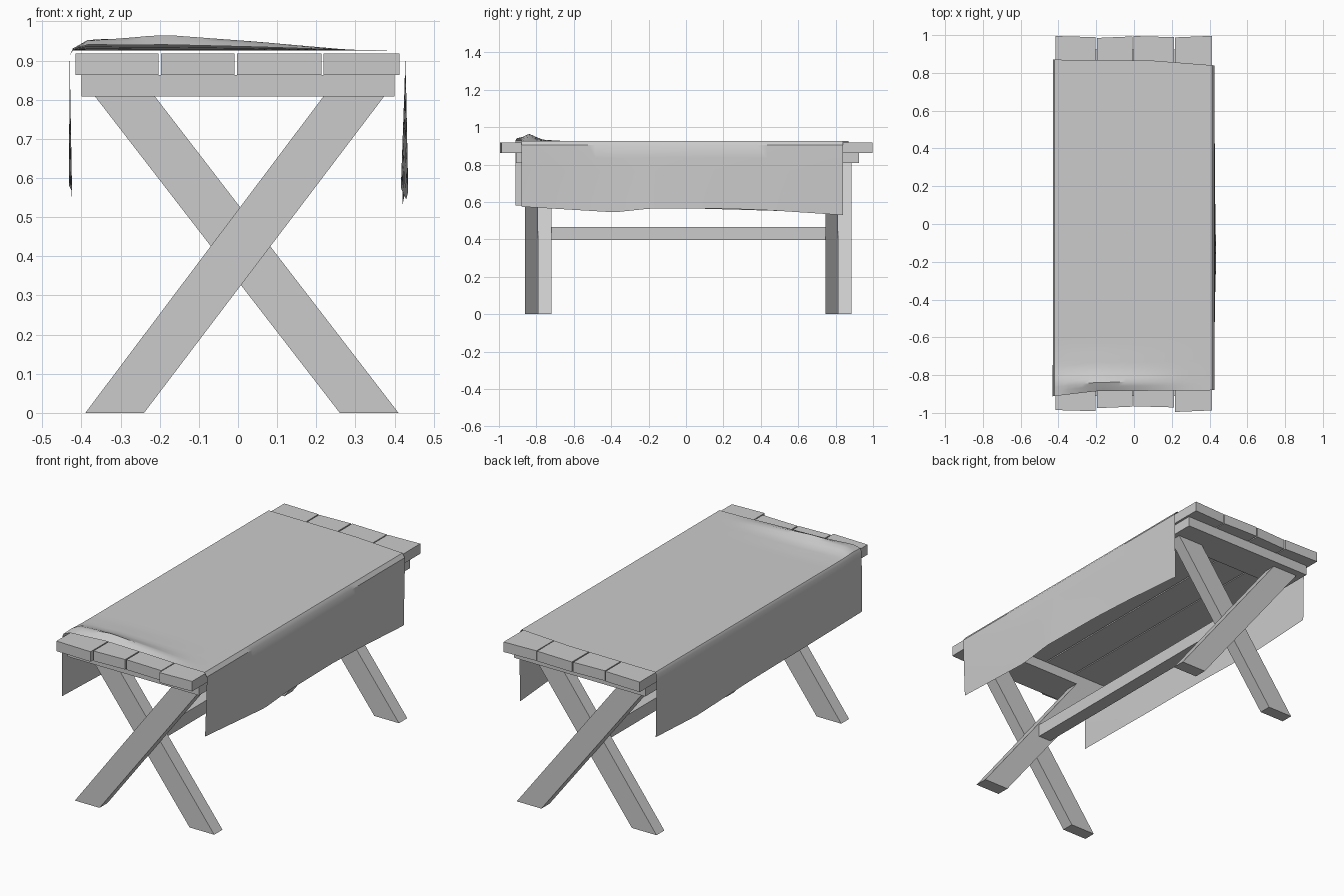
import bpy, bmesh, math

if "Cube" in bpy.data.objects:
    bpy.data.objects.remove(bpy.data.objects["Cube"], do_unlink=True)

grey = bpy.data.materials.new("plain grey")
grey.use_nodes = True
COLOUR = (0.6, 0.6, 0.6, 1)
grey.diffuse_color = COLOUR
grey.node_tree.nodes["Principled BSDF"].inputs["Base Color"].default_value = COLOUR


def finish(name, bm):
    bmesh.ops.recalc_face_normals(bm, faces=bm.faces)
    mesh = bpy.data.meshes.new(name)
    bm.to_mesh(mesh)
    bm.free()
    mesh.materials.append(grey)
    obj = bpy.data.objects.new(name, mesh)
    bpy.context.collection.objects.link(obj)
    return obj


def prism(name, outline, y0, y1):
    """Extrude an (x, z) outline from y0 to y1."""
    bm = bmesh.new()
    face = bm.faces.new([bm.verts.new((x, y0, z)) for x, z in outline])
    new = bmesh.ops.extrude_face_region(bm, geom=[face])["geom"]
    verts = [g for g in new if isinstance(g, bmesh.types.BMVert)]
    bmesh.ops.translate(bm, vec=(0, y1 - y0, 0), verts=verts)
    return finish(name, bm)


def box(name, x0, x1, y0, y1, z0, z1):
    return prism(name, [(x0, z0), (x1, z0), (x1, z1), (x0, z1)], y0, y1)


def lerp(points, t):
    """Piecewise linear value through (position, value) pairs."""
    if t <= points[0][0]:
        return points[0][1]
    for (a, va), (b, vb) in zip(points, points[1:]):
        if t <= b:
            return va + (vb - va) * (t - a) / (b - a)
    return points[-1][1]


# Table top: four planks of uneven length
planks = [(-0.415, -0.203, -0.985, 0.995), (-0.197, -0.009, -0.975, 0.985),
          (-0.002, 0.213, -0.965, 0.995), (0.218, 0.412, -0.995, 0.988)]
for i, (x0, x1, y0, y1) in enumerate(planks):
    plank = box(f"plank_{i + 1}", x0, x1, y0, y1, 0.863, 0.918)
    for v in plank.data.vertices:          # slightly skewed saw cuts
        if v.co.x > (x0 + x1) / 2:
            v.co.y += 0.008 if i % 2 else -0.006
        if v.co.y > 0:
            v.co.y = min(v.co.y, 1.0)

# Cross beams under the planks
box("front_beam", -0.4, 0.4, -0.91, -0.72, 0.808, 0.863)
box("back_beam", -0.4, 0.4, 0.735, 0.925, 0.808, 0.863)

# Crossed legs: two slanted boards side by side at each end
rising = [(-0.39, 0), (-0.24, 0), (0.373, 0.808), (0.218, 0.808)]
falling = [(0.41, 0), (0.26, 0), (-0.365, 0.808), (-0.212, 0.808)]
for end, y in (("front", -0.86), ("back", 0.745)):
    prism(end + "_rising_leg", rising, y, y + 0.068)
    prism(end + "_falling_leg", falling, y + 0.068, y + 0.14)

# Stretcher between the crossings
box("stretcher", -0.033, 0.043, -0.73, 0.745, 0.397, 0.467)

# Draped cloth: a sheet swept along the table
left_hem = [(0, 0.575), (0.29, 0.545), (0.40, 0.565), (0.63, 0.565), (0.78, 0.555), (1, 0.53)]
right_hem = [(0, 0.582), (0.3, 0.57), (0.55, 0.565), (0.8, 0.552), (1, 0.57)]
left_out = [(0, 0.416), (0.2, 0.425), (0.4, 0.435), (0.65, 0.428), (1, 0.42)]
right_out = [(0, -0.432), (0.4, -0.424), (1, -0.425)]
front_edge = [(-0.43, -0.912), (-0.2, -0.885), (0.42, -0.88)]
back_edge = [(-0.43, 0.87), (0.1, 0.865), (0.42, 0.84)]
crest = [(-0.43, 0.0), (-0.38, 0.03), (-0.18, 0.04), (0.05, 0.023), (0.28, 0.002), (0.4, 0.0)]
lip = [(-0.43, 0.0), (-0.38, 0.015), (-0.18, 0.0)]


def cloth_height(x, y):
    ridge = lerp([(-0.91, 0), (-0.84, 1), (-0.77, 0.2), (-0.65, 0)], y)
    edge = lerp([(-0.91, 1), (-0.84, 0)], y)
    return 0.926 + ridge * lerp(crest, x) + edge * lerp(lip, x)


ROWS, TOP, FLAP = 40, 22, 5
bm = bmesh.new()
grid = []
for r in range(ROWS + 1):
    t = (r / ROWS) ** 1.4
    section = []
    for k in range(FLAP):
        s = k / FLAP
        hem = lerp(right_hem, t)
        section.append((lerp(right_out, t) * (1 - s) - 0.43 * s, hem + (0.912 - hem) * s))
    section.append((-0.43, 0.912))
    for k in range(TOP + 1):
        section.append((-0.422 + 0.834 * k / TOP, None))
    section.append((0.427, 0.905))
    for k in range(1, FLAP + 1):
        s = k / FLAP
        hem = lerp(left_hem, t)
        section.append((0.428 * (1 - s) + lerp(left_out, t) * s, 0.905 + (hem - 0.905) * s))
    row = []
    for x, z in section:
        y0, y1 = lerp(front_edge, x), lerp(back_edge, x)
        y = y0 + (y1 - y0) * t
        row.append(bm.verts.new((x, y, cloth_height(x, y) if z is None else z)))
    grid.append(row)
for a, b in zip(grid, grid[1:]):
    for i in range(len(a) - 1):
        bm.faces.new((a[i], a[i + 1], b[i + 1], b[i]))
cloth = finish("cloth_runner", bm)
if sum(p.normal.z for p in cloth.data.polygons) < 0:
    cloth.data.flip_normals()
bpy.ops.object.select_all(action="DESELECT")
cloth.select_set(True)
bpy.context.view_layer.objects.active = cloth
bpy.ops.object.shade_smooth_by_angle(angle=math.radians(35))
